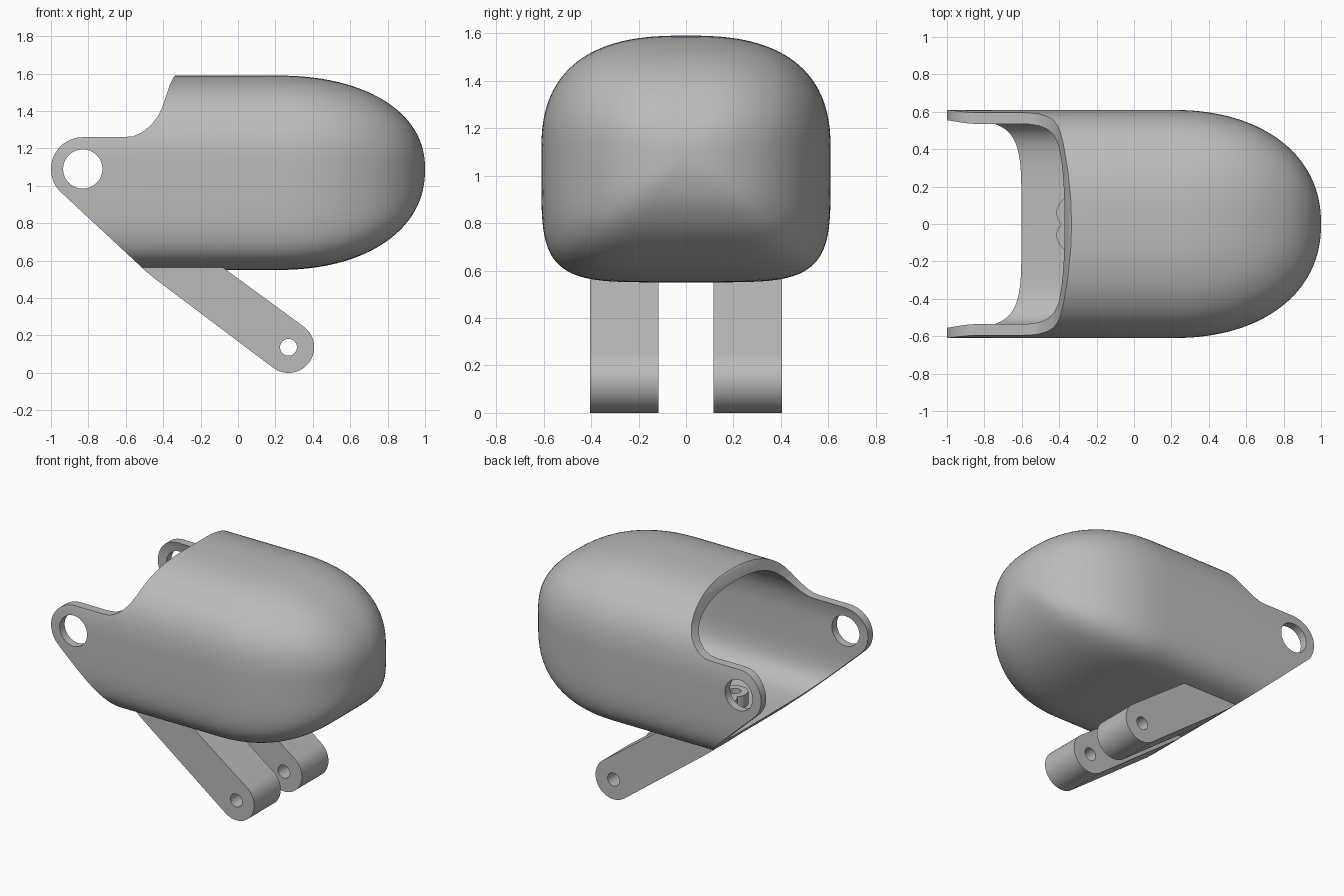
import bpy, bmesh, math

if "Cube" in bpy.data.objects:
    bpy.data.objects.remove(bpy.data.objects["Cube"])

grey = bpy.data.materials.new("plain grey")
grey.diffuse_color = (0.5, 0.5, 0.5, 1)
grey.use_nodes = True
grey.node_tree.nodes["Principled BSDF"].inputs["Base Color"].default_value = grey.diffuse_color


def finish(name, bm):
    bmesh.ops.recalc_face_normals(bm, faces=bm.faces)
    me = bpy.data.meshes.new(name)
    bm.to_mesh(me)
    bm.free()
    ob = bpy.data.objects.new(name, me)
    bpy.context.collection.objects.link(ob)
    me.materials.append(grey)
    return ob


def prism(name, pts, y0, y1):
    """Extrude an xz outline along y."""
    bm = bmesh.new()
    a = [bm.verts.new((x, y0, z)) for x, z in pts]
    b = [bm.verts.new((x, y1, z)) for x, z in pts]
    bm.faces.new(a)
    bm.faces.new(b[::-1])
    for i in range(len(pts)):
        j = (i + 1) % len(pts)
        bm.faces.new((a[i], a[j], b[j], b[i]))
    return finish(name, bm)


def arc(cx, cz, r, a0, a1, n):
    return [(cx + r * math.cos(math.radians(a0 + (a1 - a0) * i / n)),
             cz + r * math.sin(math.radians(a0 + (a1 - a0) * i / n))) for i in range(n + 1)]


def circle(cx, cz, r, n=48):
    return arc(cx, cz, r, 0, 360, n)[:-1]


def spow(v, e):
    return math.copysign(abs(v) ** e, v)


def capsule(name, x0, x1, x2, a, top, bottom, seg=112, steps=28):
    """Rounded tube: straight from x0 to x1, domed to its tip at x2."""
    bm = bmesh.new()
    stations = [(x0, 1.0)]
    for k in range(steps):
        t = math.pi / 2 * k / steps
        stations.append((x1 + (x2 - x1) * math.sin(t) ** (2 / 2.2), math.cos(t) ** (2 / 2.2)))
    rings = []
    for x, s in stations:
        ring = []
        for i in range(seg):
            u = 2 * math.pi * (i + 0.5) / seg
            c, d = math.cos(u), math.sin(u)
            n, h = (2.6, top) if d > 0 else (5.0, bottom)
            ring.append(bm.verts.new((x, s * a * spow(c, 2 / n), 1.09 + s * h * spow(d, 2 / n))))
        rings.append(ring)
    tip = bm.verts.new((x2, 0, 1.09))
    bm.faces.new(rings[0])
    for r, q in zip(rings, rings[1:]):
        for i in range(seg):
            j = (i + 1) % seg
            bm.faces.new((r[i], r[j], q[j], q[i]))
    for i in range(seg):
        bm.faces.new((rings[-1][i], rings[-1][(i + 1) % seg], tip))
    return finish(name, bm)


def boolean(ob, cutter, op):
    m = ob.modifiers.new("cut", 'BOOLEAN')
    m.operation, m.object, m.solver = op, cutter, 'EXACT'
    bpy.context.view_layer.objects.active = ob
    bpy.ops.object.modifier_apply(modifier=m.name)
    bpy.data.objects.remove(cutter)


def smooth(ob):
    bpy.ops.object.select_all(action='DESELECT')
    ob.select_set(True)
    bpy.context.view_layer.objects.active = ob
    bpy.ops.object.shade_smooth_by_angle(angle=math.radians(30))


# Hollow domed shell, trimmed to the side outline with two pivot ears
shell = capsule("domed_shell", -1.1, 0.2, 1.0, 0.61, 0.50, 0.54)
boolean(shell, capsule("cavity", -1.2, 0.15, 0.91, 0.555, 0.43, 0.445), 'DIFFERENCE')
outline = arc(-0.83, 1.09, 0.17, 90, 227, 28)
outline += [(-0.5, 0.55), (-0.4, 0.45), (1.1, 0.45), (1.1, 1.7), (-0.31, 1.7),
            (-0.325, 1.6), (-0.345, 1.58), (-0.365, 1.54), (-0.385, 1.48), (-0.405, 1.42),
            (-0.43, 1.37), (-0.465, 1.325), (-0.51, 1.287), (-0.56, 1.265), (-0.62, 1.26)]
boolean(shell, prism("side_outline", outline, -1, 1), 'INTERSECT')
boolean(shell, prism("ear_holes", circle(-0.83, 1.09, 0.105), -1, 1), 'DIFFERENCE')
smooth(shell)

# Two slanted link arms under the shell, each with a pin hole
arm_outline = [(-0.13, 0.6), (-0.545, 0.595), (-0.5, 0.55), (-0.45, 0.508), (-0.4, 0.47)]
arm_outline += arc(0.27, 0.137, 0.137, -127, 53, 32)
for side, y0 in (("front", -0.405), ("back", 0.115)):
    arm = prism(side + "_link_arm", arm_outline, y0, y0 + 0.29)
    boolean(arm, prism("pin_hole", circle(0.27, 0.137, 0.045, 32), -1, 1), 'DIFFERENCE')
    smooth(arm)

# Two small tie rings on the cavity floor
for side, y in (("front", -0.06), ("back", 0.06)):
    bm = bmesh.new()
    loops = [[bm.verts.new((-0.33 + px, y + py, z)) for px, py in circle(0, 0, r, 32)]
             for r, z in ((0.085, 0.63), (0.085, 0.73), (0.04, 0.73), (0.04, 0.63))]
    for k in range(4):
        p, q = loops[k], loops[(k + 1) % 4]
        for i in range(32):
            j = (i + 1) % 32
            bm.faces.new((p[i], p[j], q[j], q[i]))
    smooth(finish(side + "_tie_ring", bm))
